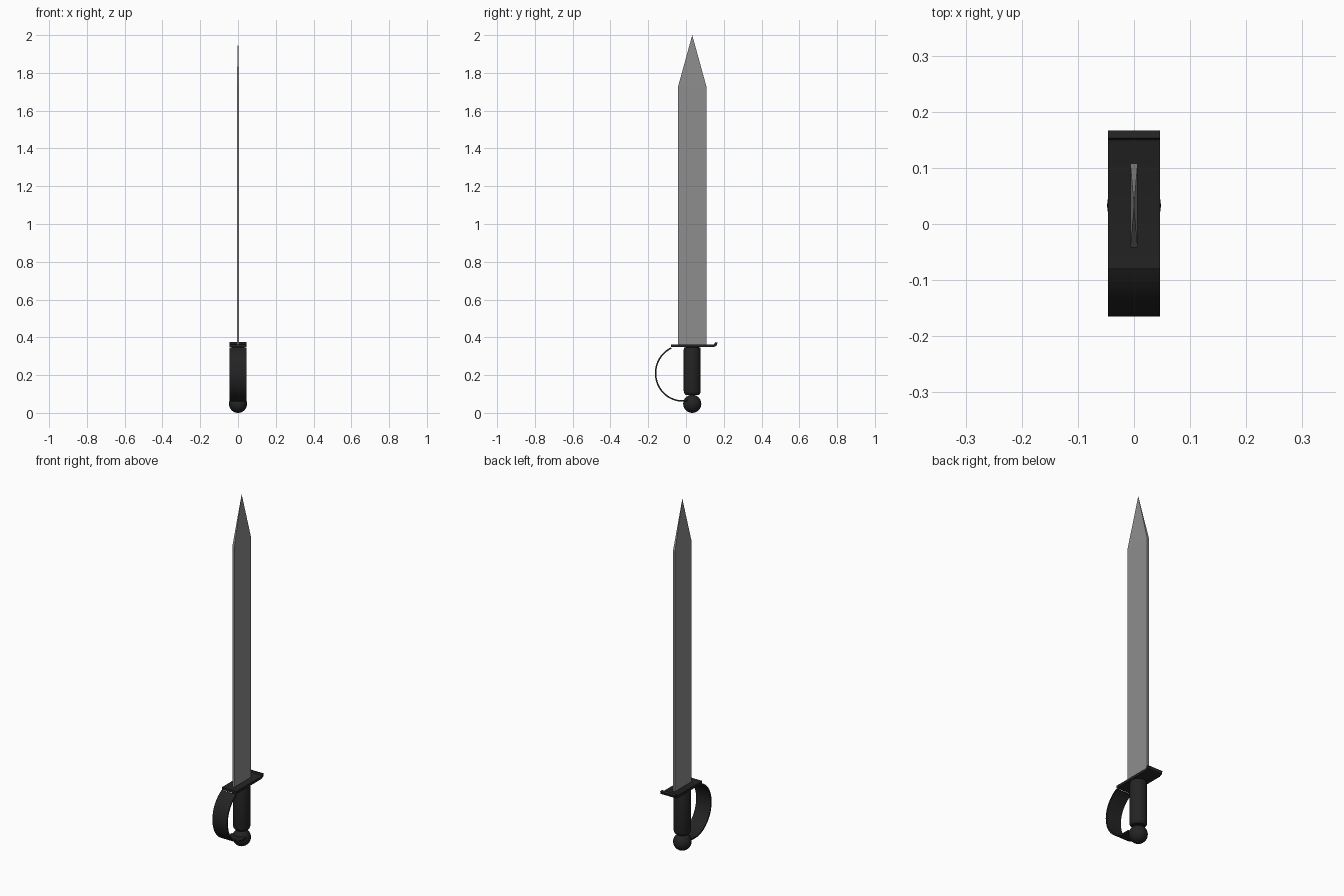
import bpy, bmesh, math

if "Cube" in bpy.data.objects:
    bpy.data.objects.remove(bpy.data.objects["Cube"])

CY = 0.033  # y of the blade and grip axis


def material(name, v):
    m = bpy.data.materials.new(name)
    m.diffuse_color = (v, v, v, 1)
    m.use_nodes = True
    m.node_tree.nodes["Principled BSDF"].inputs["Base Color"].default_value = m.diffuse_color
    return m


steel = material("grey steel", 0.27)
black = material("black", 0.017)


def finish(name, bm, mat, smooth=None):
    bmesh.ops.recalc_face_normals(bm, faces=bm.faces)
    me = bpy.data.meshes.new(name)
    bm.to_mesh(me)
    bm.free()
    ob = bpy.data.objects.new(name, me)
    bpy.context.collection.objects.link(ob)
    me.materials.append(mat)
    if smooth:
        bpy.ops.object.select_all(action='DESELECT')
        ob.select_set(True)
        bpy.context.view_layer.objects.active = ob
        bpy.ops.object.shade_smooth_by_angle(angle=math.radians(smooth))
    return ob


def lathe(name, profile, segments):
    """Spin a (radius, z) profile around the grip axis."""
    bm = bmesh.new()
    vs = [bm.verts.new((r, CY, z)) for r, z in profile]
    es = [bm.edges.new(p) for p in zip(vs, vs[1:])]
    bmesh.ops.spin(bm, geom=vs + es, cent=(0, CY, 0), axis=(0, 0, 1),
                   angle=math.tau, steps=segments)
    bmesh.ops.remove_doubles(bm, verts=bm.verts, dist=1e-5)
    return finish(name, bm, black, 35)


def strap(name, path, half_width, thickness):
    """Flat band following a (y, z) path, offset to one side by thickness."""
    bm = bmesh.new()
    rows = []
    for i, (y, z) in enumerate(path):
        a, b = path[max(i - 1, 0)], path[min(i + 1, len(path) - 1)]
        dy, dz = b[0] - a[0], b[1] - a[1]
        n = math.hypot(dy, dz)
        oy, oz = -dz / n * thickness / 2, dy / n * thickness / 2
        rows.append([bm.verts.new(c) for c in (
            (-half_width, y + oy, z + oz), (half_width, y + oy, z + oz),
            (half_width, y - oy, z - oz), (-half_width, y - oy, z - oz))])
    for r, s in zip(rows, rows[1:]):
        for k in range(4):
            bm.faces.new((r[k], r[(k + 1) % 4], s[(k + 1) % 4], s[k]))
    bm.faces.new(rows[0])
    bm.faces.new(rows[-1])
    return finish(name, bm, black, 35)


# Blade: flat bar that tapers to a point
bm = bmesh.new()
rings = []
for z in (0.35, 1.728):
    rings.append([bm.verts.new((x, CY + y, z)) for x, y in (
        (-0.0065, -0.075), (0.0065, -0.075), (0.0065, 0.075), (-0.0065, 0.075))])
tip = bm.verts.new((0, CY, 2.0))
bm.faces.new(rings[0])
for k in range(4):
    j = (k + 1) % 4
    bm.faces.new((rings[0][k], rings[0][j], rings[1][j], rings[1][k]))
    bm.faces.new((rings[1][k], rings[1][j], tip))
finish("blade", bm, steel)

# Cross guard with a small upturned lip
strap("cross_guard", [(-0.08, 0.355), (0.146, 0.355), (0.156, 0.36), (0.160, 0.373)],
      0.046, 0.014)

# Knuckle bow from the guard round to the pommel
arc = [(-0.018 + 0.143 * math.cos(math.radians(a)), 0.21 + 0.147 * math.sin(math.radians(a)))
       for a in range(115, 271, 5)]
strap("knuckle_bow", arc + [(0.01, 0.063)], 0.046, 0.008)

# Grip with rounded ends
lathe("grip", [(0, 0.095), (0.034, 0.095), (0.042, 0.103), (0.045, 0.115),
               (0.045, 0.335), (0.042, 0.347), (0, 0.35)], 32)

# Ball pommel
R = 0.048
lathe("pommel", [(R * math.sin(math.pi * i / 16), R - R * math.cos(math.pi * i / 16))
                 for i in range(17)], 32)
